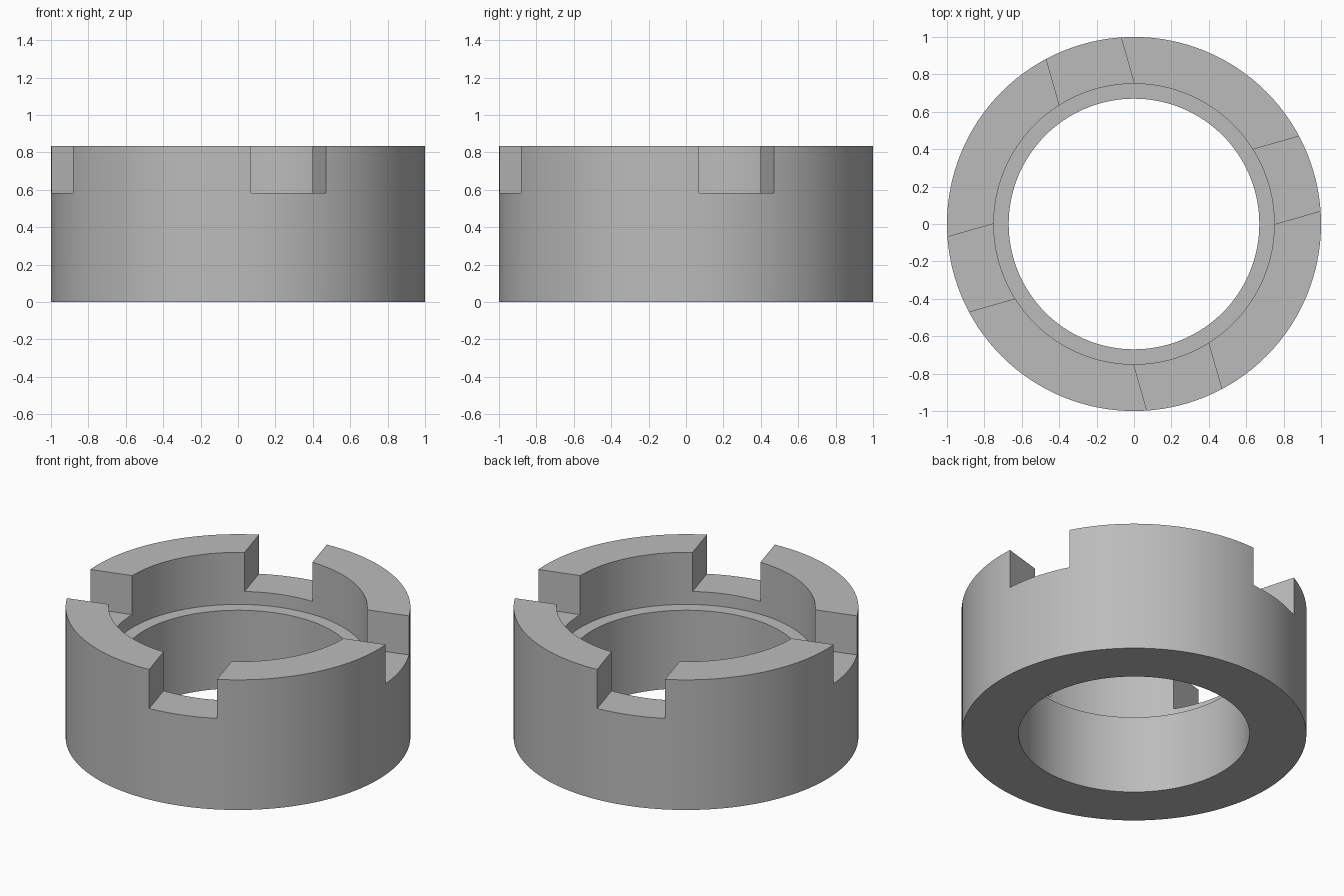
import bpy, bmesh, math
from mathutils import Matrix

if "Cube" in bpy.data.objects:
    bpy.data.objects.remove(bpy.data.objects["Cube"])

SEGMENTS = 128
HEIGHT, LEDGE_Z, NOTCH_Z = 0.833, 0.50, 0.583
NOTCH_WIDTH, NOTCH_ANGLE = 0.416, 74

grey = bpy.data.materials.new("plain grey")
grey.diffuse_color = (0.5, 0.5, 0.5, 1)
grey.use_nodes = True
grey.node_tree.nodes["Principled BSDF"].inputs["Base Color"].default_value = grey.diffuse_color


def make_object(name, bm):
    bmesh.ops.recalc_face_normals(bm, faces=bm.faces)
    mesh = bpy.data.meshes.new(name)
    bm.to_mesh(mesh)
    bm.free()
    mesh.materials.append(grey)
    obj = bpy.data.objects.new(name, mesh)
    bpy.context.collection.objects.link(obj)
    return obj


# Ring body: stepped wall section turned around z
section = [(0.67, 0), (1, 0), (1, HEIGHT), (0.75, HEIGHT), (0.75, LEDGE_Z), (0.67, LEDGE_Z)]
bm = bmesh.new()
rings = []
for i in range(SEGMENTS):
    a = 2 * math.pi * i / SEGMENTS
    rings.append([bm.verts.new((r * math.cos(a), r * math.sin(a), z)) for r, z in section])
for i in range(SEGMENTS):
    p, q = rings[i], rings[(i + 1) % SEGMENTS]
    for j in range(len(section)):
        k = (j + 1) % len(section)
        bm.faces.new((p[j], q[j], q[k], p[k]))
ring = make_object("castellated_ring", bm)

# Four slots in the rim: two long bars crossing the ring at right angles
bpy.context.view_layer.objects.active = ring
ring.select_set(True)
for angle in (-NOTCH_ANGLE, 90 - NOTCH_ANGLE):
    bm = bmesh.new()
    bmesh.ops.create_cube(bm, size=1, matrix=(
        Matrix.Rotation(math.radians(angle), 4, 'Z')
        @ Matrix.Translation((0, 0, NOTCH_Z + 0.25))
        @ Matrix.Diagonal((2.6, NOTCH_WIDTH, 0.5, 1))))
    cutter = make_object("slot_cutter", bm)
    cutter.hide_render = True
    cut = ring.modifiers.new("slot", 'BOOLEAN')
    cut.operation, cut.solver, cut.object = 'DIFFERENCE', 'EXACT', cutter
    bpy.ops.object.modifier_apply(modifier=cut.name)
    bpy.data.objects.remove(cutter)

# Smooth the round walls, keep the machined edges sharp
bpy.ops.object.shade_smooth_by_angle(angle=math.radians(30))
